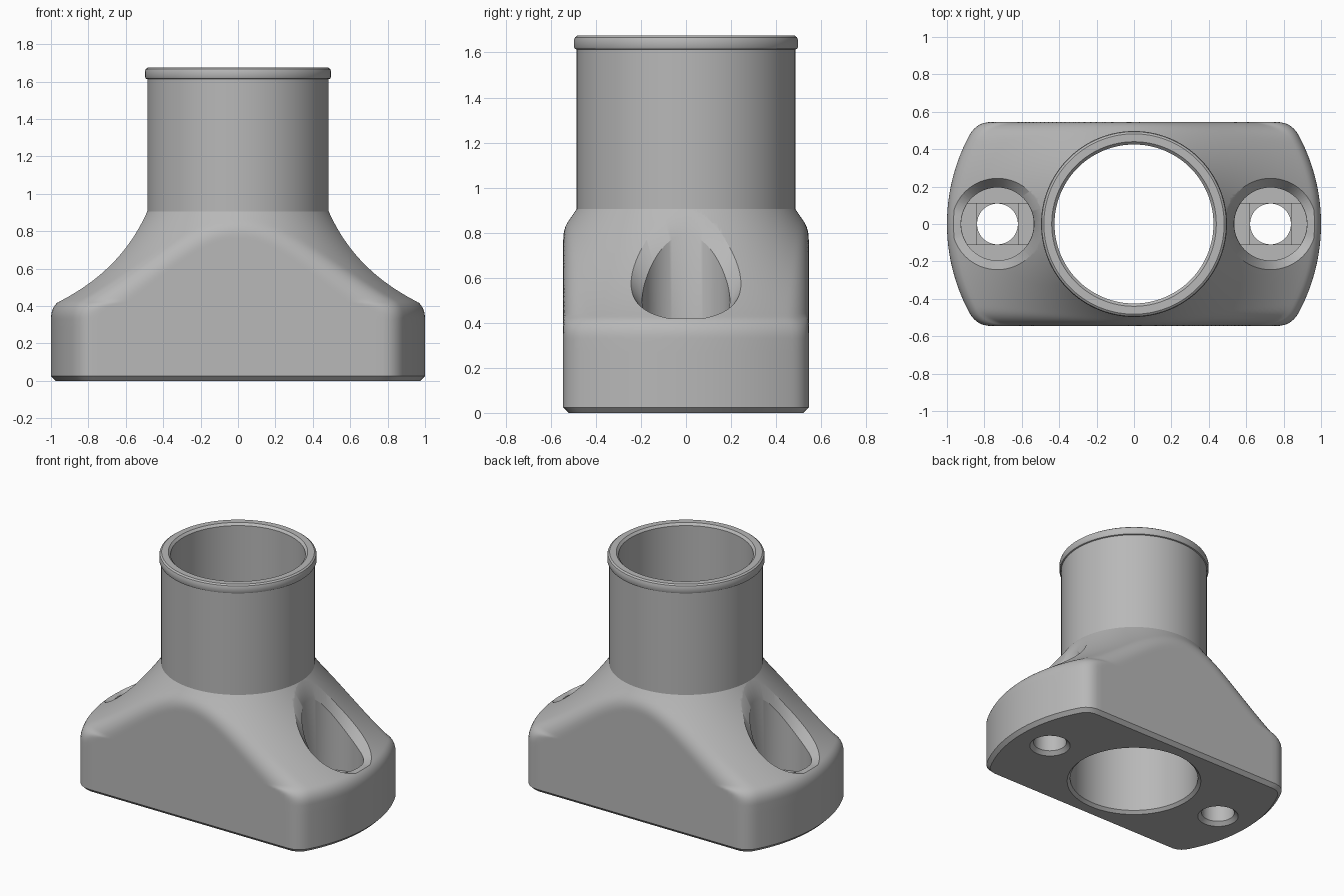
import bpy, bmesh, math
from mathutils import Vector

if "Cube" in bpy.data.objects:
    bpy.data.objects.remove(bpy.data.objects["Cube"])

grey = bpy.data.materials.new("plain grey")
grey.use_nodes = True
colour = (0.48, 0.48, 0.48, 1)
grey.diffuse_color = colour
grey.node_tree.nodes["Principled BSDF"].inputs["Base Color"].default_value = colour

HALF_DEPTH, FILLET, CHAMFER = 0.545, 0.13, 0.025
NECK_R, BORE_R = 0.485, 0.425
HOLE_X, POCKET_R, RIM_R, PIN_R, FLOOR = 0.73, 0.195, 0.244, 0.11, 0.26


def loft(name, rings):
    """Closed solid through rings of equal point count."""
    bm = bmesh.new()
    loops = [[bm.verts.new(p) for p in ring] for ring in rings]
    n = len(loops[0])
    for low, high in zip(loops, loops[1:]):
        for i in range(n):
            j = (i + 1) % n
            bm.faces.new((low[i], low[j], high[j], high[i]))
    bm.faces.new(loops[0][::-1])
    bm.faces.new(loops[-1])
    bmesh.ops.recalc_face_normals(bm, faces=bm.faces)
    mesh = bpy.data.meshes.new(name)
    bm.to_mesh(mesh)
    bm.free()
    mesh.materials.append(grey)
    obj = bpy.data.objects.new(name, mesh)
    bpy.context.collection.objects.link(obj)
    return obj


def angles(n):
    return [math.tau * i / n for i in range(n)]


def circle(r, z, x=0.0, n=96):
    return [(x + r * math.cos(t), r * math.sin(t), z) for t in angles(n)]


def bezier(a, c, b, n):
    a, b, c = Vector(a), Vector(b), Vector(c)
    return [a * (1 - t) ** 2 + c * 2 * t * (1 - t) + b * t * t
            for t in (i / n for i in range(n + 1))]


# Turned profile (radius, height): upright wall, rounded shoulder, concave slope
shoulder = bezier((1, 0.33), (1, 0.396), (0.955, 0.427), 10)
slope = bezier((0.955, 0.427), (0.68, 0.615), (NECK_R, 0.905), 28)
profile = [Vector((1, 0)), Vector((1, CHAMFER)), Vector((1, 0.15)), Vector((1, 0.27))]
profile += shoulder + slope[1:]


def surface_height(r):
    for p, q in zip(profile[4:], profile[5:]):
        if q.x <= r <= p.x:
            return p.y + (q.y - p.y) * (p.x - r) / max(p.x - q.x, 1e-6)
    return 0.33 if r > 1 else 0.905


def outline(radius, height, lean, inset=0.0, n=256):
    """Turned section trimmed by the flat front and back, with a rolled edge."""
    cos_a = 1 / math.sqrt(1 + lean * lean)

    def distance(rho, s):
        a, b = (rho - radius) * cos_a, rho * s - HALF_DEPTH
        u, v, c = a + FILLET, b + FILLET, min(cos_a * s, 0.9999)
        if u > c * v and v > c * u:
            return math.sqrt((u * u + v * v - 2 * c * u * v) / (1 - c * c)) - FILLET
        return max(a, b)

    ring = []
    for t in angles(n):
        s, low, high = abs(math.sin(t)), 0.0, 1.2
        for _ in range(28):
            mid = (low + high) / 2
            if distance(mid, s) + inset > 0:
                high = mid
            else:
                low = mid
        ring.append((low * math.cos(t), low * math.sin(t), height))
    return ring


# Body, neck and rolled lip as one solid
rings = []
for i, p in enumerate(profile):
    before, after = profile[max(i - 1, 0)], profile[min(i + 1, len(profile) - 1)]
    lean = (after.x - before.x) / (after.y - before.y)
    rings.append(outline(p.x, p.y, lean, CHAMFER if i == 0 else 0.0))
lip = [(NECK_R, 1.613), (0.493, 1.616), (0.497, 1.624), (0.497, 1.655),
       (0.493, 1.667), (0.482, 1.675)]
rings += [circle(r, z, n=256) for r, z in lip]
body = loft("flanged_spout_body", rings)

# Central bore with eased ends
cutters = [loft("bore_cutter", [circle(r, z, n=192) for r, z in
           ((0.455, -0.01), (BORE_R, 0.02), (BORE_R, 1.66), (0.445, 1.68))])]


def pocket_floor_edge(x):
    t = abs(x) - HOLE_X
    return 0.5 - 0.95 * t + 2.76 * t * t


# Bolt pockets on both sides, each with a stepped floor and a pin hole
for side, word in ((1, "left"), (-1, "right")):
    x = side * HOLE_X
    inner = [(px, py, pocket_floor_edge(px)) for px, py, _ in circle(POCKET_R, 0, x)]
    outer = [(px, py, max(surface_height(math.hypot(px, py)), pz))
             for (px, py, _), (_, _, pz) in zip(circle(RIM_R, 0, x), inner)]
    cutters.append(loft(word + "_pocket_cutter", [circle(POCKET_R, FLOOR, x), inner,
                                                  outer, circle(RIM_R, 1.0, x)]))
    slot = [(px, max(-PIN_R, min(PIN_R, py))) for px, py, _ in circle(POCKET_R - 0.001, 0, x)]
    cutters.append(loft(word + "_slot_cutter",
                        [[(px, py, z) for px, py in slot] for z in (FLOOR - 0.02, FLOOR + 0.01)]))
    square = [(x - PIN_R, -PIN_R), (x + PIN_R, -PIN_R), (x + PIN_R, PIN_R), (x - PIN_R, PIN_R)]
    cutters.append(loft(word + "_square_cutter",
                        [[(px, py, z) for px, py in square] for z in (FLOOR - 0.04, FLOOR - 0.01)]))
    cutters.append(loft(word + "_pin_cutter", [circle(r, z, x) for r, z in
                   ((0.145, -0.01), (PIN_R - 0.001, 0.025), (PIN_R - 0.001, FLOOR - 0.03))]))

bpy.ops.object.select_all(action="DESELECT")
bpy.context.view_layer.objects.active = body
body.select_set(True)
for cutter in cutters:
    cutter.hide_render = True
    cut = body.modifiers.new("cut", "BOOLEAN")
    cut.operation, cut.solver, cut.object = "DIFFERENCE", "EXACT", cutter
    bpy.ops.object.modifier_apply(modifier=cut.name)
    bpy.data.objects.remove(cutter)

bpy.ops.object.shade_smooth_by_angle(angle=math.radians(28))
